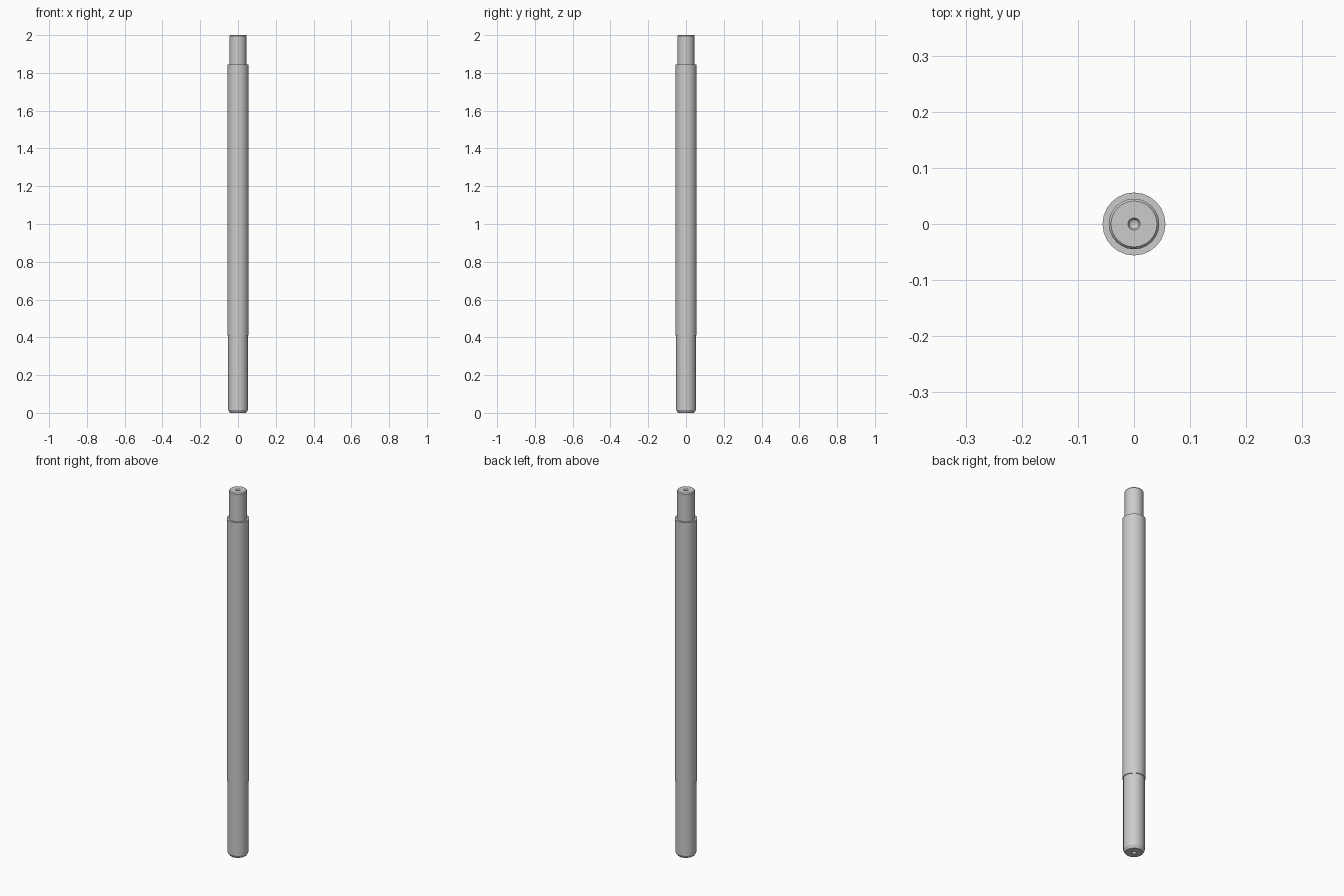
import bpy, bmesh, math

if "Cube" in bpy.data.objects:
    bpy.data.objects.remove(bpy.data.objects["Cube"])

SIDES = 24

# (radius, height) profile from the bottom centre hole up to the top centre hole
profile = [
    (0.0, 0.035), (0.007, 0.030), (0.007, 0.012), (0.011, 0.0),   # lower centre hole
    (0.043, 0.0), (0.052, 0.015), (0.052, 0.41),                  # chamfered lower journal
    (0.056, 0.41), (0.056, 1.845),                                # main body
    (0.045, 1.845), (0.045, 1.995), (0.041, 2.0),                 # upper journal
    (0.011, 2.0), (0.008, 1.995), (0.008, 1.970), (0.0, 1.965),   # upper centre hole
]


def lathe(name, points, sides):
    bm = bmesh.new()
    verts = [bm.verts.new((r, 0, z)) for r, z in points]
    edges = [bm.edges.new(pair) for pair in zip(verts, verts[1:])]
    bmesh.ops.spin(bm, geom=verts + edges, cent=(0, 0, 0), axis=(0, 0, 1),
                   angle=2 * math.pi, steps=sides)
    bmesh.ops.remove_doubles(bm, verts=bm.verts, dist=1e-5)
    bmesh.ops.recalc_face_normals(bm, faces=bm.faces)
    mesh = bpy.data.meshes.new(name)
    bm.to_mesh(mesh)
    bm.free()
    obj = bpy.data.objects.new(name, mesh)
    bpy.context.collection.objects.link(obj)
    return obj


# Stepped shaft
shaft = lathe("stepped_shaft", profile, SIDES)
bpy.context.view_layer.objects.active = shaft
shaft.select_set(True)
bpy.ops.object.shade_smooth_by_angle(angle=math.radians(30))
